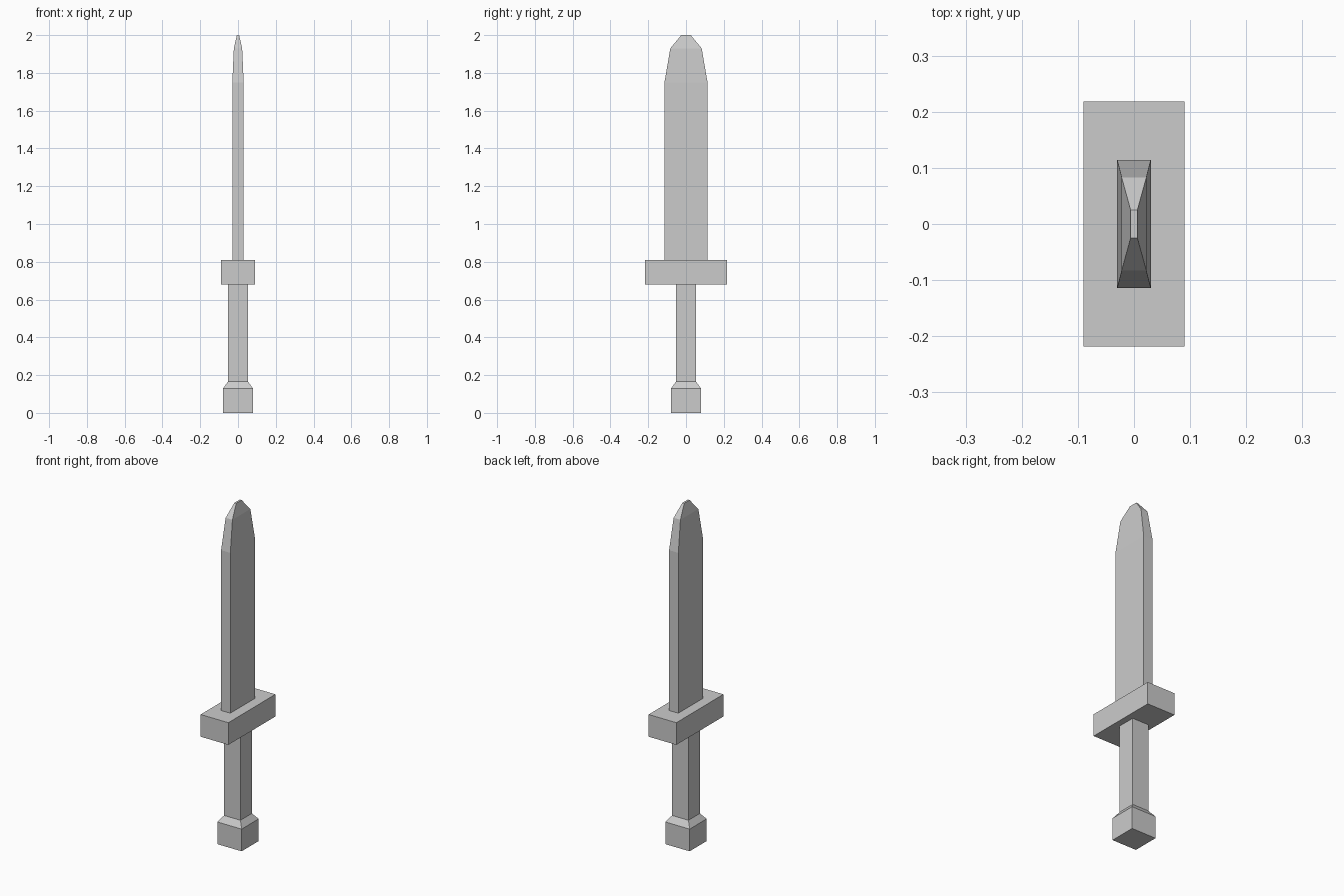
import bpy, bmesh

if "Cube" in bpy.data.objects:
    bpy.data.objects.remove(bpy.data.objects["Cube"])


def loft(name, sections, cap_bottom=True, cap_top=True):
    """Stack rectangular sections (half_x, half_y, z) into one flat-faced part."""
    bm = bmesh.new()
    rings = [[bm.verts.new((sx * hx, sy * hy, z))
              for sx, sy in ((-1, -1), (1, -1), (1, 1), (-1, 1))]
             for hx, hy, z in sections]
    for low, high in zip(rings, rings[1:]):
        for i in range(4):
            j = (i + 1) % 4
            bm.faces.new((low[i], low[j], high[j], high[i]))
    if cap_bottom:
        bm.faces.new(rings[0][::-1])
    if cap_top:
        bm.faces.new(rings[-1])
    mesh = bpy.data.meshes.new(name)
    bm.to_mesh(mesh)
    bm.free()
    obj = bpy.data.objects.new(name, mesh)
    bpy.context.collection.objects.link(obj)
    return obj


# Square grip flaring into the pommel block
loft("grip_and_pommel", [(0.079, 0.079, 0), (0.079, 0.079, 0.13),
                         (0.053, 0.053, 0.165), (0.053, 0.053, 0.68)],
     cap_top=False)

# Crossguard, long along y
loft("crossguard", [(0.09, 0.218, 0.68), (0.09, 0.218, 0.81)])

# Flat blade narrowing in two steps to a blunt tip
loft("blade", [(0.03, 0.114, 0.81), (0.03, 0.114, 1.75),
               (0.022, 0.083, 1.93), (0.006, 0.025, 2.0)],
     cap_bottom=False)
